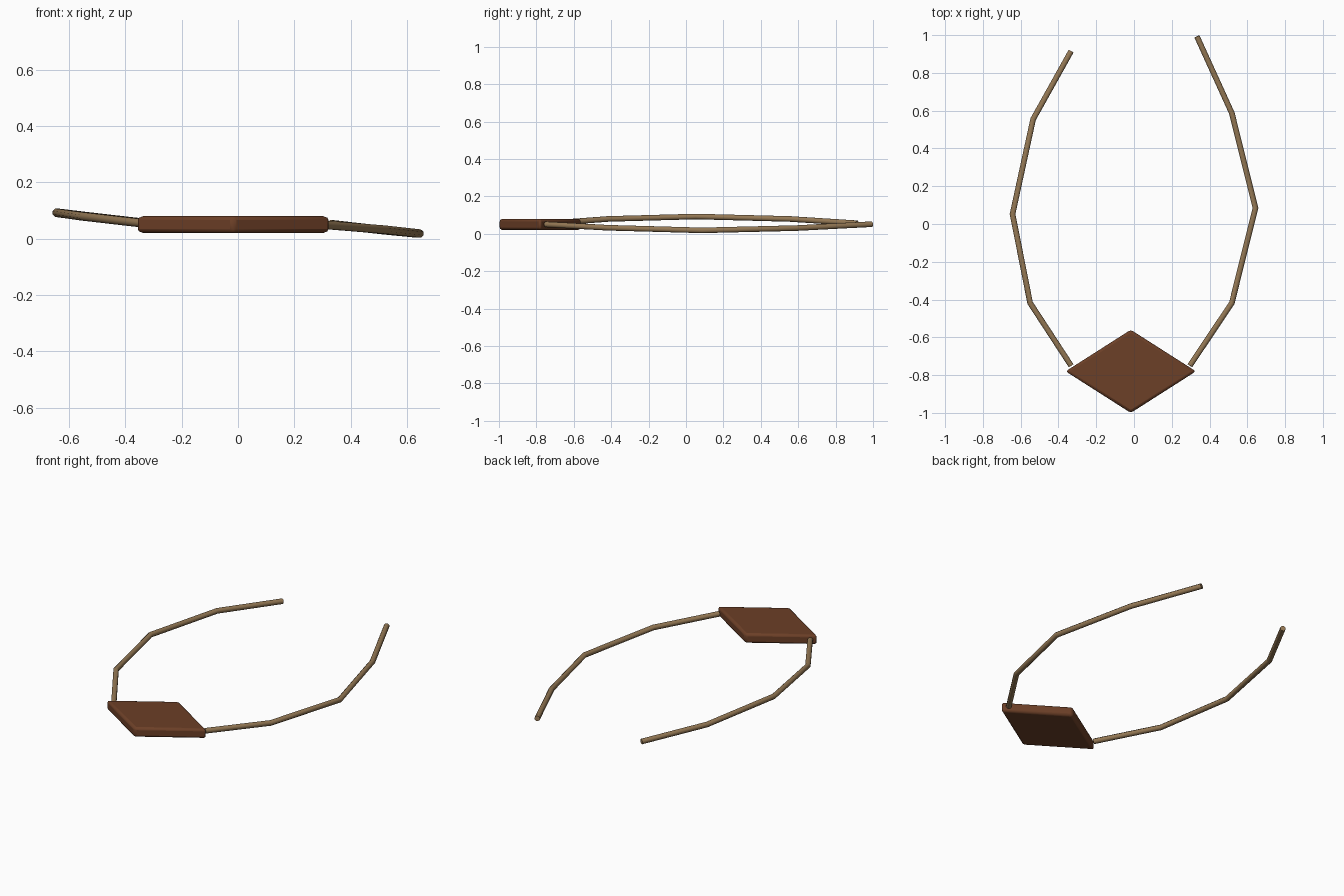
import bpy, bmesh, math
from mathutils import Vector

cube = bpy.data.objects.get("Cube")
if cube:
    bpy.data.objects.remove(cube, do_unlink=True)


def material(name, color):
    m = bpy.data.materials.new(name)
    m.use_nodes = True
    m.diffuse_color = (*color, 1)
    m.node_tree.nodes["Principled BSDF"].inputs["Base Color"].default_value = (*color, 1)
    return m


def add_object(name, bm, mat):
    bmesh.ops.recalc_face_normals(bm, faces=bm.faces)
    mesh = bpy.data.meshes.new(name)
    bm.to_mesh(mesh)
    bm.free()
    mesh.materials.append(mat)
    obj = bpy.data.objects.new(name, mesh)
    bpy.context.collection.objects.link(obj)
    bpy.ops.object.select_all(action="DESELECT")
    obj.select_set(True)
    bpy.context.view_layer.objects.active = obj
    return obj


def cord(name, points, mat, radius=0.016, sides=8):
    """Tube through the points, with mitred joints and capped ends."""
    pts = [Vector(p) for p in points]
    bm = bmesh.new()
    rings = []
    for i, p in enumerate(pts):
        before = (p - pts[i - 1]).normalized() if i else None
        after = (pts[i + 1] - p).normalized() if i < len(pts) - 1 else None
        tangent = ((before or after) + (after or before)).normalized()
        stretch = 1 / tangent.dot(before or after)
        side = tangent.cross(Vector((0, 0, 1))).normalized()
        up = side.cross(tangent)
        angles = [math.tau * (k + 0.5) / sides for k in range(sides)]
        rings.append([bm.verts.new(p + radius * (side * math.cos(a) * stretch + up * math.sin(a)))
                      for a in angles])
    for a, b in zip(rings, rings[1:]):
        for k in range(sides):
            n = (k + 1) % sides
            bm.faces.new((a[k], a[n], b[n], b[k]))
    bm.faces.new(rings[0])
    bm.faces.new(rings[-1])
    add_object(name, bm, mat)
    bpy.ops.object.shade_smooth_by_angle(angle=math.radians(50))


leather = material("dark brown leather", (0.150, 0.050, 0.020))
twine = material("tan cord", (0.300, 0.190, 0.090))

# Diamond pouch with rounded edges
bm = bmesh.new()
center = Vector((-0.017, -0.78, 0.05))
corners = [(0.345, 0), (0, 0.22), (-0.345, 0), (0, -0.22)]
bottom = bm.faces.new([bm.verts.new(center + Vector((x, y, -0.03))) for x, y in corners])
top = bmesh.ops.extrude_face_region(bm, geom=[bottom])["geom"]
bmesh.ops.translate(bm, vec=(0, 0, 0.06),
                    verts=[g for g in top if isinstance(g, bmesh.types.BMVert)])
pouch = add_object("pouch", bm, leather)
bevel = pouch.modifiers.new("rounded edges", "BEVEL")
bevel.width = 0.014
bevel.segments = 2
bevel.limit_method = "ANGLE"
bpy.ops.object.shade_smooth_by_angle(angle=math.radians(30))

# Two cords bowing outwards, one rising and one dipping
cord("right_cord", [(-0.333, -0.75, 0.054), (-0.55, -0.418, 0.079), (-0.643, 0.053, 0.092),
                    (-0.534, 0.555, 0.079), (-0.333, 0.915, 0.056)], twine)
cord("left_cord", [(0.296, -0.75, 0.05), (0.518, -0.418, 0.032), (0.643, 0.085, 0.018),
                   (0.518, 0.587, 0.03), (0.333, 0.993, 0.051)], twine)
